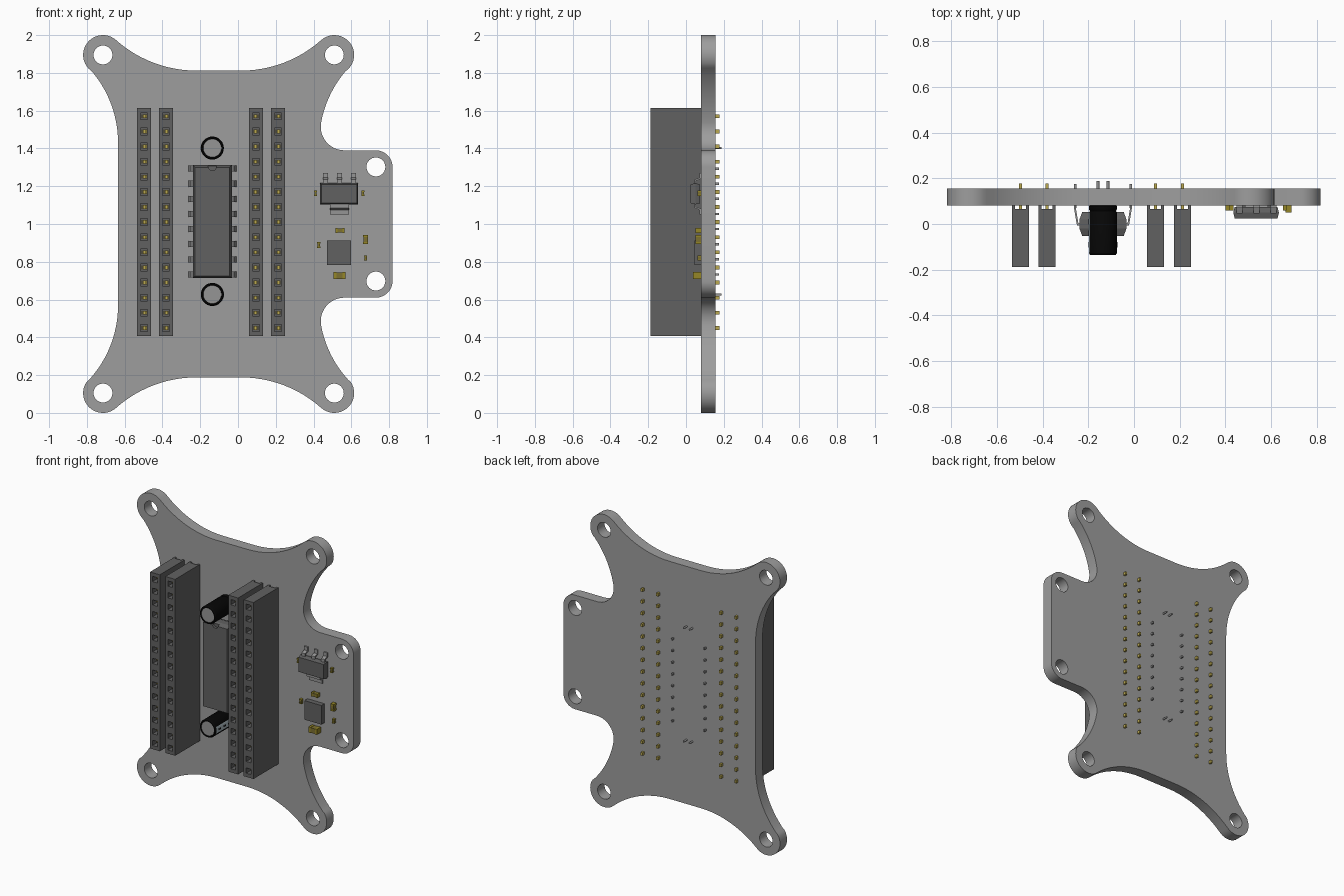
import bpy, bmesh
from math import sin, cos, radians
from mathutils import Matrix

if "Cube" in bpy.data.objects:
    bpy.data.objects.remove(bpy.data.objects["Cube"])


def material(name, col):
    m = bpy.data.materials.new(name)
    m.diffuse_color = (*col, 1)
    m.use_nodes = True
    m.node_tree.nodes["Principled BSDF"].inputs["Base Color"].default_value = m.diffuse_color
    return m


GOLD = material("gold", (0.50, 0.40, 0.08))
DARK_GOLD = material("dark gold", (0.30, 0.24, 0.02))
BLACK = material("black", (0.002, 0.002, 0.002))
SILVER = material("silver", (0.40, 0.48, 0.52))
BOARD = material("board grey", (0.34, 0.34, 0.34))
PLASTIC = material("dark plastic", (0.12, 0.12, 0.12))
METAL = material("lead grey", (0.30, 0.30, 0.30))


def box(bm, x0, x1, y0, y1, z0, z1):
    m = Matrix.Translation(((x0 + x1) / 2, (y0 + y1) / 2, (z0 + z1) / 2))
    m = m @ Matrix.Diagonal((x1 - x0, y1 - y0, z1 - z0, 1))
    bmesh.ops.create_cube(bm, size=1, matrix=m)


def cyl(bm, x, z, r, y0, y1, seg=32):
    m = Matrix.Translation((x, (y0 + y1) / 2, z)) @ Matrix.Rotation(radians(-90), 4, 'X')
    bmesh.ops.create_cone(bm, cap_ends=True, segments=seg, radius1=r,
                          radius2=r, depth=y1 - y0, matrix=m)


def loft(bm, loops):
    rings = [[bm.verts.new(p) for p in l] for l in loops]
    n = len(rings[0])
    for a, b in zip(rings, rings[1:]):
        for i in range(n):
            bm.faces.new((a[i], a[(i + 1) % n], b[(i + 1) % n], b[i]))
    bm.faces.new(rings[0])
    bm.faces.new(rings[-1])


def smooth_edges(ob):
    bpy.ops.object.select_all(action='DESELECT')
    ob.select_set(True)
    bpy.context.view_layer.objects.active = ob
    bpy.ops.object.shade_smooth_by_angle(angle=radians(30))


def finish(bm, name, mat=None, smooth=False):
    bmesh.ops.recalc_face_normals(bm, faces=bm.faces)
    me = bpy.data.meshes.new(name)
    bm.to_mesh(me)
    bm.free()
    if mat:
        me.materials.append(mat)
    ob = bpy.data.objects.new(name, me)
    bpy.context.collection.objects.link(ob)
    if smooth:
        smooth_edges(ob)
    return ob


def cut(ob, cutter):
    cutter.data.materials.append(ob.data.materials[0])
    mod = ob.modifiers.new("cut", 'BOOLEAN')
    mod.operation, mod.solver, mod.object = 'DIFFERENCE', 'EXACT', cutter
    bpy.context.view_layer.objects.active = ob
    bpy.ops.object.modifier_apply(modifier=mod.name)
    bpy.data.objects.remove(cutter)


def arc(cx, cz, r, a0, a1, n=12):
    angs = [radians(a0 + (a1 - a0) * i / n) for i in range(n + 1)]
    return [(cx + r * cos(a), cz + r * sin(a)) for a in angs]


# circuit board: upper half outline, mirrored about z = 1
half = (arc(0.73, 1.302, 0.088, 0, 90)
        + arc(0.563, 1.515, 0.125, 270, 169.35)
        + arc(1.015, 1.43, 0.585, 169.35, 137.4)
        + arc(0.51, 1.895, 0.105, -42.6, 131.6, 20)
        + arc(0.015, 2.453, 0.641, -48.4, -90)
        + arc(-0.22, 2.453, 0.641, -90, -131.6)
        + arc(-0.715, 1.895, 0.105, 48.4, 222.6, 20)
        + arc(-1.22, 1.43, 0.585, 42.6, 0))
outline = half + [(x, 2 - z) for x, z in reversed(half)]
bm = bmesh.new()
loft(bm, [[(x, y, z) for x, z in outline] for y in (0.08, 0.156)])
bmesh.ops.remove_doubles(bm, verts=bm.verts, dist=0.004)
board = finish(bm, "circuit_board", BOARD)
bm = bmesh.new()
for x, z in ((-0.715, 0.105), (0.51, 0.105), (0.73, 0.698)):
    for zz in (z, 2 - z):
        cyl(bm, x, zz, 0.05, 0.0, 0.25)
cut(board, finish(bm, "hole_cutter"))
smooth_edges(board)

# socket headers with square holes and a channel at the base
ZS = [0.45 + 0.08 * i for i in range(15)]
bm = bmesh.new()
box(bm, -0.037, 0.037, -0.188, 0.081, 0.407, 1.613)
header = finish(bm, "socket_header", PLASTIC)
bm = bmesh.new()
for z in ZS:
    box(bm, -0.018, 0.018, -0.2, 0.03, z - 0.018, z + 0.018)
box(bm, -0.024, 0.024, 0.065, 0.09, 0.3, 1.7)
cut(header, finish(bm, "socket_cutter"))
# gold contacts and solder tails
bm = bmesh.new()
for z in ZS:
    box(bm, -0.0065, 0.0065, 0.02, 0.177, z - 0.01, z + 0.01)
    for s in (-1, 1):
        x0, x1 = sorted((s * 0.008, s * 0.014))
        box(bm, x0, x1, -0.15, 0.031, z - 0.01, z + 0.01)
pins = finish(bm, "header_contacts", GOLD)
for i, x in enumerate((-0.497, -0.381, 0.095, 0.212)):
    for src in (header, pins):
        ob = src if i == 0 else src.copy()
        if i:
            bpy.context.collection.objects.link(ob)
        ob.location.x = x

# large chip with tapered body and end notch
CX, CZ = -0.136, 1.013


def ring(y, inset):
    w, h = 0.103 - inset, 0.299 - inset
    return [(CX + a * w, y, CZ + b * h) for a, b in ((-1, -1), (1, -1), (1, 1), (-1, 1))]


bm = bmesh.new()
loft(bm, [ring(-0.052, 0.012), ring(-0.02, 0), ring(0.02, 0), ring(0.052, 0.012)])
chip = finish(bm, "chip_body", PLASTIC)
bm = bmesh.new()
cyl(bm, CX, 1.305, 0.022, -0.08, -0.035, 20)
cut(chip, finish(bm, "notch_cutter"))
# chip legs: shoulder, wide blade, narrow tail
bm = bmesh.new()
for i in range(8):
    z = 0.733 + 0.08 * i
    for s in (-1, 1):
        path = [(0.095, -0.006), (0.114, -0.006), (0.127, 0.07), (0.127, 0.08),
                (0.119, 0.08), (0.119, 0.07), (0.108, 0.005), (0.095, 0.005)]
        loft(bm, [[(CX + s * x, y, z + d) for x, y in path] for d in (-0.016, 0.016)])
        x = CX + s * 0.122
        box(bm, x - 0.005, x + 0.005, 0.07, 0.175, z - 0.006, z + 0.006)
finish(bm, "chip_legs", METAL)

# can capacitors: black sleeve, metal top, side stripe, two leads
for z, side, tag in ((1.402, 180, "upper"), (0.627, 0, "lower")):
    bm = bmesh.new()
    prof = [(0.048, -0.13), (0.05, -0.136), (0.056, -0.136), (0.061, -0.128),
            (0.061, 0.05), (0.057, 0.057), (0.061, 0.064), (0.061, 0.078), (0.056, 0.082)]
    loft(bm, [[(px, y, pz) for px, pz in arc(CX, z, r, 0, 350.0, 35)] for r, y in prof])
    finish(bm, tag + "_capacitor_sleeve", BLACK, True)
    bm = bmesh.new()
    cyl(bm, CX, z, 0.048, -0.132, -0.12)
    for s in (-1, 1):
        cyl(bm, CX + s * 0.022, z, 0.006, 0.07, 0.189, 12)
    finish(bm, tag + "_capacitor_metal", METAL)
    bm = bmesh.new()
    sec = arc(CX, z, 0.062, side - 22, side + 22, 6) + arc(CX, z, 0.060, side + 22, side - 22, 6)
    loft(bm, [[(px, y, pz) for px, pz in sec] for y in (-0.125, 0.05)])
    finish(bm, tag + "_capacitor_stripe", SILVER)
    bm = bmesh.new()
    for y in (-0.09, -0.04, 0.01):
        x = CX + (1 if side == 0 else -1) * 0.062
        box(bm, x - 0.001, x + 0.001, y - 0.012, y + 0.012, z - 0.005, z + 0.005)
    finish(bm, tag + "_capacitor_marks", BLACK)

# voltage regulator: bevelled body, three bent leads, wide tab
bm = bmesh.new()
box_rings = [(0.025, 0.006), (0.05, 0), (0.074, 0.006)]
loft(bm, [[(0.535 + a * (0.1 - i), y, 1.16 + b * (0.056 - i))
           for a, b in ((-1, -1), (1, -1), (1, 1), (-1, 1))] for y, i in box_rings])
finish(bm, "regulator_body", PLASTIC)
bm = bmesh.new()
for x, w, s in ((0.463, 0.013, 1), (0.537, 0.013, 1), (0.611, 0.013, 1), (0.537, 0.05, -1)):
    bend = [(0.05, 0.045), (0.075, 0.045), (0.085, 0.071), (0.11, 0.071),
            (0.11, 0.08), (0.079, 0.08), (0.069, 0.054), (0.05, 0.054)]
    loft(bm, [[(x + d, y, 1.16 + s * dz) for dz, y in bend] for d in (-w, w)])
finish(bm, "regulator_leads", METAL)

# small square chip
bm = bmesh.new()
box(bm, 0.47, 0.598, 0.046, 0.081, 0.783, 0.913)
finish(bm, "square_chip", PLASTIC)

# tiny surface parts: (x, z, width, height, front y)
bm, bm2 = bmesh.new(), bmesh.new()
for x, z, w, h, y in ((0.41, 1.163, 0.016, 0.03, 0.06), (0.661, 1.163, 0.016, 0.03, 0.06),
                      (0.428, 0.889, 0.018, 0.03, 0.06), (0.54, 0.966, 0.048, 0.026, 0.05),
                      (0.676, 0.918, 0.026, 0.048, 0.05), (0.676, 0.82, 0.016, 0.028, 0.06),
                      (0.538, 0.727, 0.064, 0.038, 0.038)):
    w, h, e = w / 2, h / 2, 0.001
    box(bm2, x - w + .002, x + w - .002, y + e, 0.081, z - h + .002, z + h - .002)
    for s in (-1, 1):
        if w > h:
            a, b = sorted((x + s * w, x + s * w * 0.5))
            box(bm, a, b, y, 0.081, z - h, z + h)
        else:
            a, b = sorted((z + s * h, z + s * h * 0.5))
            box(bm, x - w, x + w, y, 0.081, a, b)
finish(bm, "surface_part_ends", DARK_GOLD)
finish(bm2, "surface_part_bodies", material("tan", (0.20, 0.16, 0.03)))
